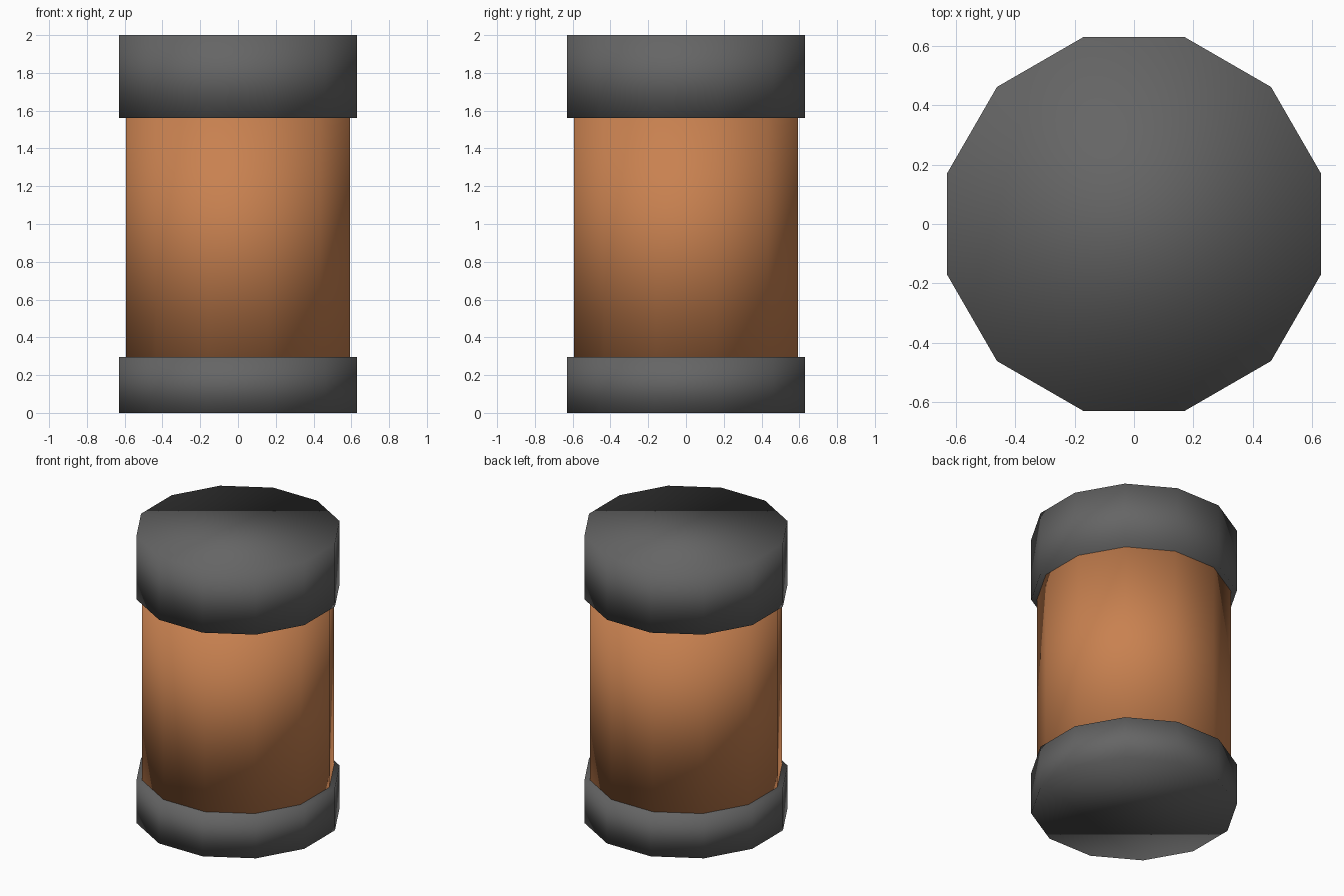
import bpy
import math

if "Cube" in bpy.data.objects:
    bpy.data.objects.remove(bpy.data.objects["Cube"])

SIDES = 12


def material(name, color):
    m = bpy.data.materials.new(name)
    m.diffuse_color = (*color, 1.0)
    m.use_nodes = True
    m.node_tree.nodes["Principled BSDF"].inputs["Base Color"].default_value = m.diffuse_color
    return m


def drum(name, apothem, z0, z1, mat):
    """Closed, fully smooth 12-sided drum with flats facing the axes."""
    bpy.ops.mesh.primitive_cylinder_add(
        vertices=SIDES, radius=apothem / math.cos(math.pi / SIDES),
        depth=z1 - z0, location=(0, 0, (z0 + z1) / 2),
        rotation=(0, 0, math.pi / SIDES))
    ob = bpy.context.object
    ob.name = name
    ob.data.materials.append(mat)
    bpy.ops.object.shade_smooth()
    return ob


copper = material("copper_orange", (0.58, 0.22, 0.08))
grey = material("dark_grey", (0.13, 0.13, 0.13))

# Canister body, tucked slightly into both caps
drum("canister_body", 0.594, 0.28, 1.58, copper)

# End caps
drum("bottom_cap", 0.63, 0.0, 0.295, grey)
drum("top_cap", 0.63, 1.56, 2.0, grey)
